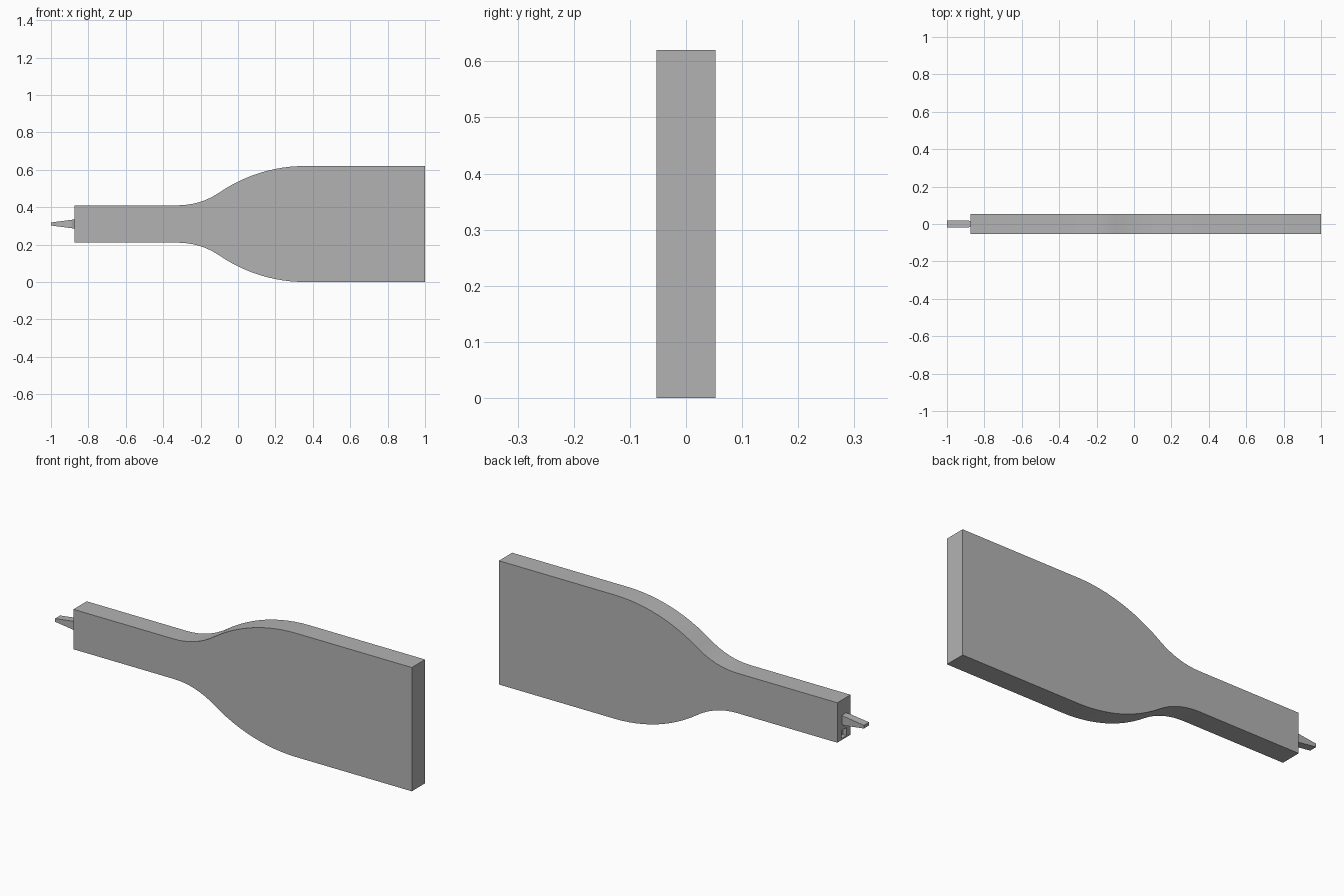
import bpy, bmesh, math

if "Cube" in bpy.data.objects:
    bpy.data.objects.remove(bpy.data.objects["Cube"], do_unlink=True)

MID = 0.31          # height of the long axis
HALF_Y = 0.0525     # half thickness of the body
END_X = -0.875      # neck end face

grey = bpy.data.materials.new("plain grey")
grey.use_nodes = True
grey.diffuse_color = (0.45, 0.45, 0.45, 1)
grey.node_tree.nodes["Principled BSDF"].inputs["Base Color"].default_value = (0.45, 0.45, 0.45, 1)


def make(name, bm):
    bmesh.ops.recalc_face_normals(bm, faces=bm.faces)
    mesh = bpy.data.meshes.new(name)
    bm.to_mesh(mesh)
    bm.free()
    mesh.materials.append(grey)
    obj = bpy.data.objects.new(name, mesh)
    bpy.context.collection.objects.link(obj)
    return obj


def loft(name, sections):
    """Closed solid through rectangles given as (x, half y, half z)."""
    bm = bmesh.new()
    rings = [[bm.verts.new((x, sy * y, MID + sz * z))
              for sy, sz in ((-1, -1), (1, -1), (1, 1), (-1, 1))]
             for x, y, z in sections]
    for a, b in zip(rings, rings[1:]):
        for i in range(4):
            j = (i + 1) % 4
            bm.faces.new((a[i], a[j], b[j], b[i]))
    bm.faces.new(rings[0])
    bm.faces.new(rings[-1])
    return make(name, bm)


# Body outline: neck, two tangent arcs for the shoulder, wide end
neck, wide, start, r1, r2 = 0.1, 0.31, -0.32, 0.39, 0.81
turn = math.acos(1 - (wide - neck) / (r1 + r2))
finish = start + (r1 + r2) * math.sin(turn)
outline = [(END_X, neck)]
for i in range(9):
    a = turn * i / 8
    outline.append((start + r1 * math.sin(a), neck + r1 * (1 - math.cos(a))))
for i in range(11, -1, -1):
    a = turn * i / 12
    outline.append((finish - r2 * math.sin(a), wide - r2 * (1 - math.cos(a))))
outline.append((1, wide))
body = loft("body", [(x, HALF_Y, h) for x, h in outline])

# Small square socket below the tip
bm = bmesh.new()
bmesh.ops.create_cube(bm, size=0.04)
bmesh.ops.translate(bm, verts=bm.verts, vec=(END_X, 0, 0.238))
cutter = make("socket_cutter", bm)
cutter.hide_render = True
cutter.hide_set(True)
cut = body.modifiers.new("socket", "BOOLEAN")
cut.object = cutter
cut.operation = "DIFFERENCE"
cut.solver = "EXACT"

# Tapered tip, slightly pinched where it meets the neck
loft("tip", [(-1, 0.02, 0.008), (-0.89, 0.02, 0.0225), (END_X, 0.014, 0.0235), (END_X + 0.01, 0.014, 0.0235)])

# Smooth the shoulder, keep the edges crisp
bpy.ops.object.select_all(action="DESELECT")
body.select_set(True)
bpy.context.view_layer.objects.active = body
bpy.ops.object.modifier_apply(modifier="socket")
bpy.ops.object.shade_smooth_by_angle(angle=math.radians(30))
bpy.data.objects.remove(cutter, do_unlink=True)
